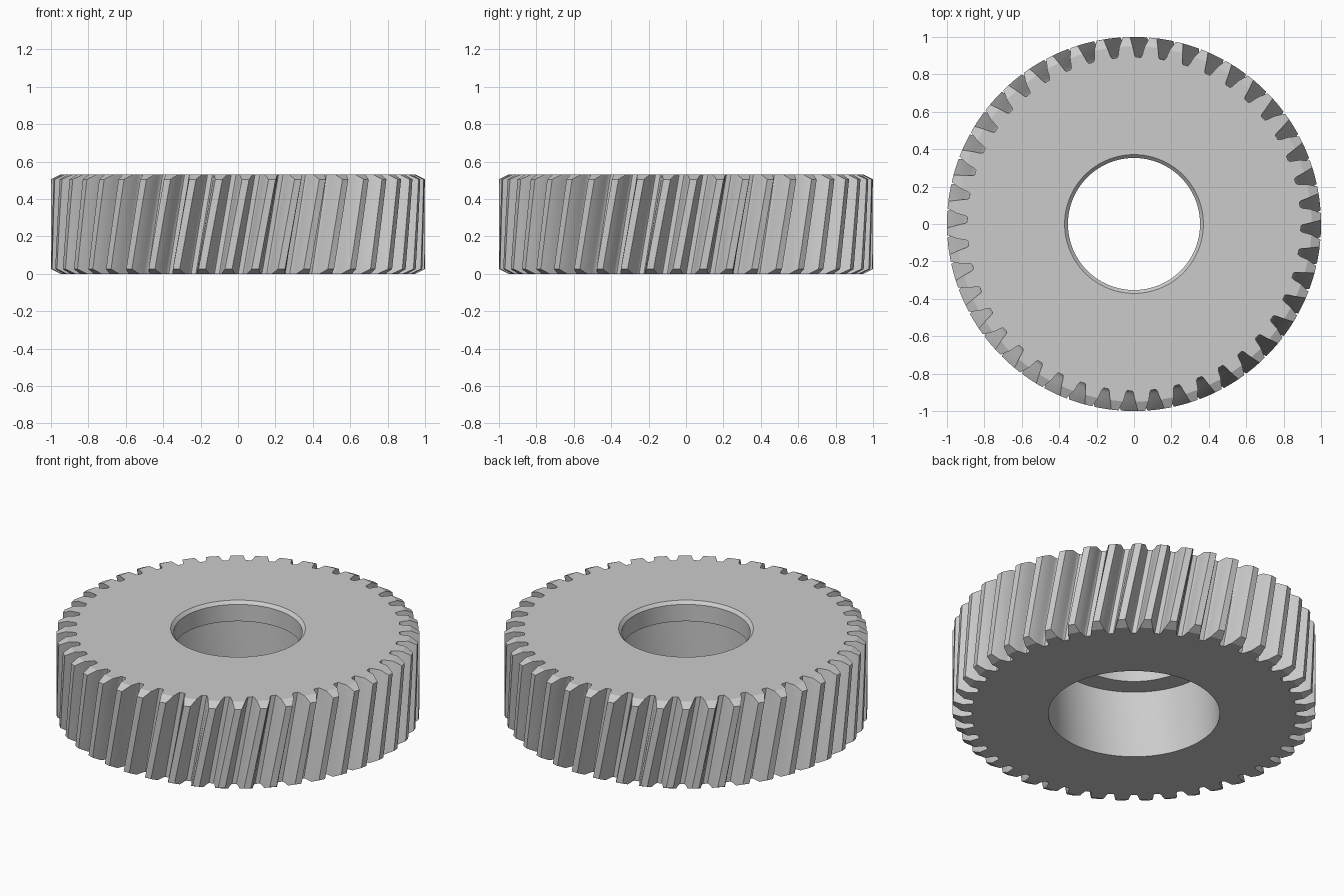
import bpy, bmesh, math

cube = bpy.data.objects.get("Cube")
if cube:
    bpy.data.objects.remove(cube, do_unlink=True)

TEETH = 44
HEIGHT = 0.53
PITCH = 2 * math.pi / TEETH
TWIST = 0.19                       # helix, radians per unit of height
GAP_ANGLE = math.radians(-91.5)    # centre of one tooth gap at the top face
TIP, ROOT, END_TIP, CHAMFER = 1.0, 0.892, 0.95, 0.025

# Half of a tooth: radius and half angle, from root to tip
FLANK = [(ROOT, 0.057), (0.898, 0.051), (0.91, 0.047), (0.93, 0.0425),
         (0.957, 0.0355), (0.98, 0.0275), (TIP, 0.019)]


def half_angle(r):
    for (r0, a0), (r1, a1) in zip(FLANK, FLANK[1:]):
        if r <= r1:
            return a0 + (a1 - a0) * (r - r0) / (r1 - r0)
    return FLANK[-1][1]


def tooth_points(tip):
    """One tooth outline as (angle, radius), cut off at the given tip radius."""
    scale = (tip - ROOT) / (TIP - ROOT)
    radii = [ROOT + (r - ROOT) * scale for r, _ in FLANK]
    rising = [(-half_angle(r), r) for r in radii]
    return rising + [(-a, r) for a, r in reversed(rising)]


def ring(bm, z, tip=TIP, bore=None):
    """A closed loop of vertices: toothed, or round when bore is given."""
    verts = []
    start = GAP_ANGLE + PITCH / 2 + TWIST * (z - HEIGHT)
    for t in range(TEETH):
        for a, r in tooth_points(tip):
            angle, radius = start + t * PITCH + a, bore or r
            verts.append(bm.verts.new((radius * math.cos(angle),
                                       radius * math.sin(angle), z)))
    return verts


bm = bmesh.new()

# Toothed rim, bottom to top, chamfered at both ends
rings = [ring(bm, 0, END_TIP)]
STEPS = 8
for i in range(STEPS + 1):
    rings.append(ring(bm, CHAMFER + (HEIGHT - 2 * CHAMFER) * i / STEPS))
rings.append(ring(bm, HEIGHT, END_TIP))

# Bore, top to bottom: chamfer, narrow hole, ledge, wide recess
for radius, z in [(0.371, HEIGHT), (0.353, 0.512), (0.353, 0.41),
                  (0.472, 0.41), (0.472, 0)]:
    rings.append(ring(bm, z, bore=radius))

# Skin neighbouring rings, closing the section back to the start
for low, high in zip(rings, rings[1:] + rings[:1]):
    for i in range(len(low)):
        j = (i + 1) % len(low)
        bm.faces.new((low[i], low[j], high[j], high[i]))
bmesh.ops.recalc_face_normals(bm, faces=bm.faces)

mesh = bpy.data.meshes.new("helical_gear")
bm.to_mesh(mesh)
bm.free()
gear = bpy.data.objects.new("helical_gear", mesh)
bpy.context.collection.objects.link(gear)

# Plain grey metal
steel = bpy.data.materials.new("grey_steel")
steel.use_nodes = True
colour = (0.6, 0.6, 0.6, 1)
steel.diffuse_color = colour
steel.node_tree.nodes["Principled BSDF"].inputs["Base Color"].default_value = colour
mesh.materials.append(steel)

bpy.ops.object.select_all(action='DESELECT')
gear.select_set(True)
bpy.context.view_layer.objects.active = gear
bpy.ops.object.shade_smooth_by_angle(angle=math.radians(25))
